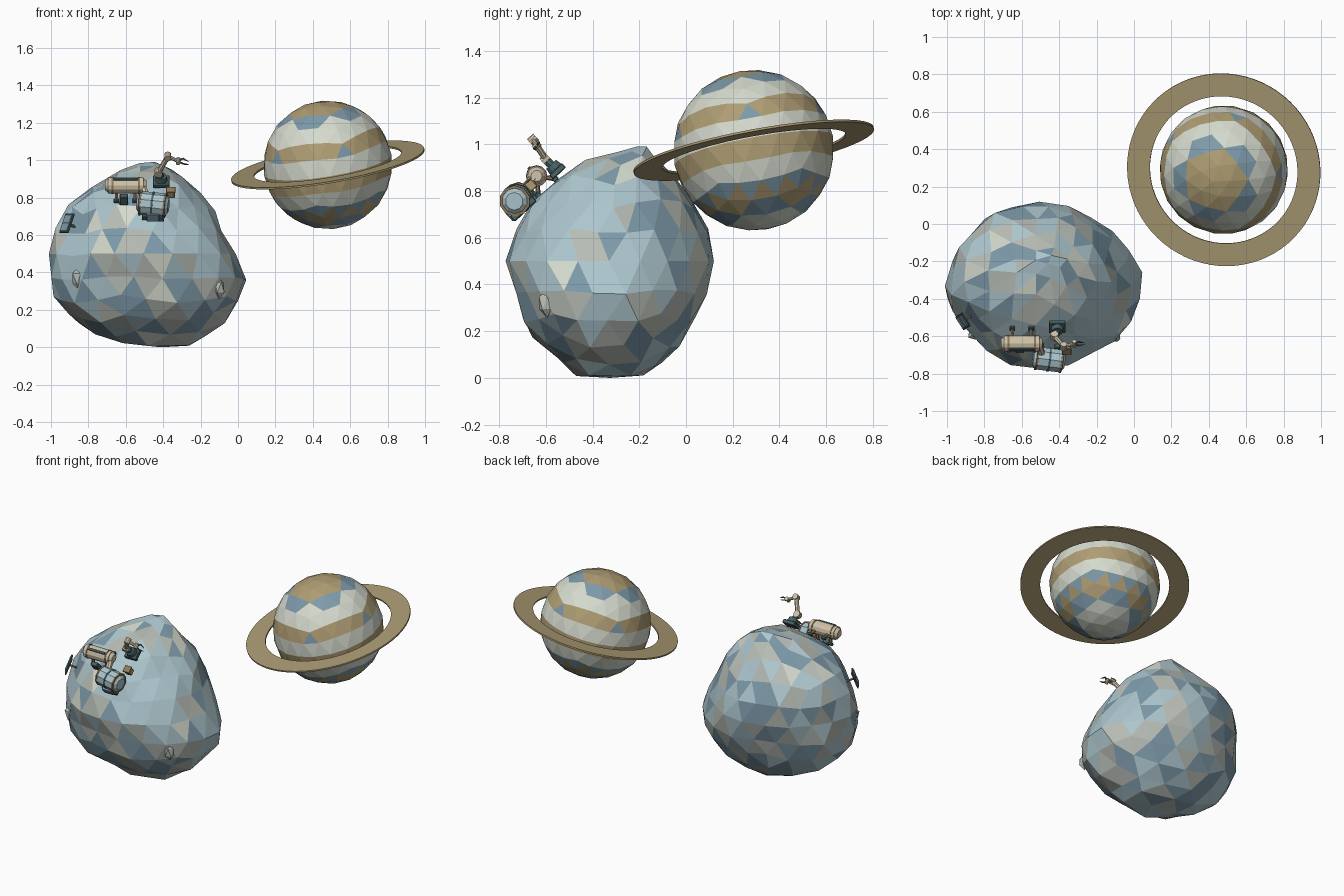
import bpy, bmesh, math, random
from mathutils import Vector, Matrix

cube = bpy.data.objects.get("Cube")
if cube:
    bpy.data.objects.remove(cube)
rng = random.Random(7)


def material(name, r, g, b):
    m = bpy.data.materials.new(name)
    col = tuple(c ** 2.2 for c in (r, g, b)) + (1,)
    m.use_nodes = True
    m.diffuse_color = col
    m.node_tree.nodes["Principled BSDF"].inputs["Base Color"].default_value = col
    return m


ICE = material("ice blue", .67, .77, .80)
SLATE = material("slate blue", .49, .60, .66)
STONE = material("pale stone", .71, .73, .70)
CREAM = material("cream", .83, .85, .80)
TAN = material("tan", .68, .61, .45)
RING = material("ring sand", .66, .60, .45)
TEAL = material("dark teal", .29, .39, .40)
BONE = material("bone", .81, .76, .66)
BROWN = material("brown", .56, .47, .35)


def finish(name, bm, mats, matrix=None):
    if matrix is not None:
        bm.transform(matrix)
    bmesh.ops.recalc_face_normals(bm, faces=bm.faces)
    me = bpy.data.meshes.new(name)
    bm.to_mesh(me)
    bm.free()
    for m in mats:
        me.materials.append(m)
    ob = bpy.data.objects.new(name, me)
    bpy.context.collection.objects.link(ob)
    return ob


def rod(name, a, b, r1, mat, r2=None, sides=12):
    a, b = Vector(a), Vector(b)
    bm = bmesh.new()
    bmesh.ops.create_cone(bm, cap_ends=True, segments=sides, radius1=r1,
                          radius2=r1 if r2 is None else r2, depth=(b - a).length)
    rot = (b - a).to_track_quat('Z', 'Y').to_matrix().to_4x4()
    return finish(name, bm, [mat], Matrix.Translation((a + b) / 2) @ rot)


def box(name, centre, size, mat, frame, bevel=.004):
    bm = bmesh.new()
    bmesh.ops.create_cube(bm, size=1, matrix=Matrix.Diagonal((*size, 1)))
    bmesh.ops.bevel(bm, geom=bm.edges[:], offset=bevel, segments=1, affect='EDGES')
    return finish(name, bm, [mat], Matrix.Translation(centre) @ frame)


# Banded planet, coloured by height of each face along the tilted axis
TILT = (Matrix.Translation((.48, .29, .975))
        @ Matrix.Rotation(math.radians(-9.4), 4, 'Y')
        @ Matrix.Rotation(math.radians(10.4), 4, 'X'))
BANDS = [(.87, 1), (.78, 2), (.53, 0), (.328, 1), (.27, 2), (0, 0), (-.25, 1),
         (-.52, 0), (-.62, 2), (-.78, 1), (-.87, 2), (-2, 0)]
bm = bmesh.new()
bmesh.ops.create_icosphere(bm, subdivisions=3, radius=1)
for f in bm.faces:
    h = sum(v.co.z for v in f.verts) / 3
    f.material_index = next(i for low, i in BANDS if h > low)
bmesh.ops.scale(bm, vec=(.345,) * 3, verts=bm.verts)
finish("planet", bm, [CREAM, TAN, SLATE], TILT)

# Flat ring swept from a thin rectangular profile
bm = bmesh.new()
profile = [bm.verts.new((r, 0, z)) for r, z in
           ((.40, -.005), (.523, -.005), (.523, .005), (.40, .005))]
edges = [bm.edges.new((profile[i], profile[i - 1])) for i in range(4)]
bmesh.ops.spin(bm, geom=profile + edges, cent=(0, 0, 0), axis=(0, 0, 1),
               angle=math.tau, steps=72, use_duplicate=False)
bmesh.ops.remove_doubles(bm, verts=bm.verts, dist=.0005)
finish("planet_ring", bm, [RING], TILT)

# Asteroid: height, left/right limits, front/back limits
LEVELS = [(0, -.58, -.25, -.45, -.2), (.1, -.82, -.11, -.61, -.06),
          (.2, -.96, 0, -.70, .02), (.34, -.99, .05, -.74, .08),
          (.5, -1, -.01, -.77, .11), (.62, -.99, -.07, -.74, .11),
          (.78, -.9, -.16, -.64, .02), (.9, -.74, -.25, -.5, -.1),
          (1, -.5, -.42, -.25, -.18)]


def limits(z):
    for lo, hi in zip(LEVELS, LEVELS[1:]):
        if z <= hi[0]:
            t = (z - lo[0]) / (hi[0] - lo[0])
            return [a + (b - a) * t for a, b in zip(lo[1:], hi[1:])]


# Broad flats: direction and distance from the centre
CENTRE = Vector((-.48, -.33, .5))
FLATS = [(Vector((.62, -.6, .5)).normalized(), .41),
         (Vector((-.7, -.6, .35)).normalized(), .43)]
bm = bmesh.new()
bmesh.ops.create_icosphere(bm, subdivisions=3, radius=1)
for v in bm.verts:
    u, w, h = v.co
    rho = max(math.hypot(u, w), .001)
    z = max(0, min(1, .5 + .5 * h))
    x0, x1, y0, y1 = limits(z)
    v.co = Vector(((x0 + x1) / 2 + (x1 - x0) / 2 * u / rho,
                   (y0 + y1) / 2 + (y1 - y0) / 2 * w / rho, z))
    if abs(h) > .999:
        v.co.xy = (x0 + x1) / 2, (y0 + y1) / 2
    v.co += (CENTRE - v.co) * rng.uniform(-.025, .04)
    v.co.z = max(0, min(.99, v.co.z))
    for normal, reach in FLATS:
        over = (v.co - CENTRE).dot(normal) - reach
        if over > 0:
            v.co -= normal * over
# Face colours: icy sunlit flat, darker underside, pale streak down the front
for f in bm.faces:
    d = (f.calc_center_median() - CENTRE).normalized()
    weights = (5, 3, 2, .5)
    if d.dot(FLATS[0][0]) > .8:
        weights = (9, 1, .3, 0)
    elif d.y < -.5 and abs(d.x + .1 + d.z * .6) < .22:
        weights = (3, 1, 4, 2)
    elif d.z < -.3:
        weights = (3, 4, 3.5, 0)
    f.material_index = rng.choices((0, 1, 2, 3), weights)[0]
finish("asteroid", bm, [ICE, SLATE, STONE, CREAM])

# Small rocks stuck to the sides
for name, spot in (("rock_right", (-.855, -.585, .365)), ("rock_left", (-.10, -.595, .32))):
    bm = bmesh.new()
    bmesh.ops.create_icosphere(bm, subdivisions=1, radius=1)
    for v in bm.verts:
        v.co *= rng.uniform(.75, 1.1)
    finish(name, bm, [STONE], Matrix.Translation(spot) @ Matrix.Diagonal((.038, .04, .062, 1)))

# Local frame on the slope that carries the outpost
UP = Vector((0, -.68, .73)).normalized()
SIDE = Vector((1, 0, 0))
FORE = UP.cross(SIDE)
SLOPE = Matrix((SIDE, FORE, UP)).transposed().to_4x4()

# Storage tank with end caps, bands and splayed legs
tank = Vector((-.60, -.64, .865))
rod("tank_body", tank - SIDE * .095, tank + SIDE * .095, .043, BONE)
for s in (-1, 1):
    rod("tank_band", tank + SIDE * s * .066, tank + SIDE * s * .075, .046, BROWN)
    rod("tank_cap", tank + SIDE * s * .095, tank + SIDE * s * .112, .038, BONE, .024)
    for t in (-1, 1):
        hip = tank + SIDE * s * .05
        foot = hip - UP * .065 + FORE * t * .05
        rod("tank_leg", hip, foot, .010, BROWN, sides=6)
        box("tank_foot", foot, (.03, .026, .018), TEAL, SLOPE)
box("tank_top_rail", tank + UP * .045, (.13, .016, .010), TEAL, SLOPE, .002)
box("tank_ladder", tank + Vector((-.01, -.02, -.075)), (.045, .03, .06), TEAL, SLOPE)

# Rounded cabin lying on the slope
cabin = Vector((-.455, -.725, .765))
axis = Vector((.96, -.12, -.10)).normalized()
rod("cabin_body", cabin - axis * .07, cabin + axis * .07, .064, ICE, sides=10)
for s in (-1, 0, 1):
    rod("cabin_band", cabin + axis * (s * .066 - .005), cabin + axis * (s * .066 + .005),
        .067, BROWN if s else TEAL, sides=10)
for s in (-1, 1):
    rod("cabin_end", cabin + axis * s * .071, cabin + axis * s * .085, .055, ICE, .038, 10)
    box("cabin_skid", cabin + axis * s * .045 - UP * .05, (.03, .13, .03), TEAL, SLOPE)
box("cabin_hatch", cabin + Vector((0, -.015, -.06)), (.07, .05, .05), SLATE, SLOPE)
rod("connecting_tube", tank + SIDE * .09, cabin - axis * .03 + UP * .01, .020, BONE, sides=8)

# Jointed arm with a two-finger claw
foot = Vector((-.41, -.55, .885))
shoulder, elbow = Vector((-.425, -.60, .935)), Vector((-.375, -.655, 1.02))
wrist = Vector((-.32, -.64, .995))
box("arm_base", foot, (.09, .075, .026), TEAL, SLOPE)
rod("arm_turntable", foot, foot + UP * .04, .036, TEAL, .028)
rod("arm_column", foot + UP * .03, shoulder, .018, TEAL, sides=8)
rod("upper_arm", shoulder, elbow, .014, BONE, sides=8)
rod("forearm", elbow, wrist, .010, BONE, sides=8)
for name, p, r in (("shoulder_joint", shoulder, .022), ("elbow_joint", elbow, .019),
                   ("wrist_joint", wrist, .013)):
    rod(name, p - FORE * .018, p + FORE * .018, r, BONE, sides=10)
for s in (-1, 1):
    knuckle = wrist + Vector((.025, .01 * s, .014 * s))
    rod("claw_knuckle", wrist, knuckle, .005, TEAL, sides=6)
    rod("claw_finger", knuckle, wrist + Vector((.055, .004 * s, .008 * s - .01)),
        .005, TEAL, .002, 6)

# Supply crate
crate = Vector((-.36, -.665, .825))
box("crate", crate, (.045, .04, .045), TAN, SLOPE)
box("crate_lid", crate + UP * .022, (.05, .045, .008), BROWN, SLOPE, .002)

# Panel on a peg at the model's right side
out = Vector((-.78, -.5, .36)).normalized()
mount = Vector((-.875, -.495, .645))
face = out.to_track_quat('Z', 'Y').to_matrix().to_4x4()
panel = mount + out * .05
rod("panel_peg", mount - out * .05, panel, .007, BROWN, sides=6)
box("panel", panel, (.085, .11, .010), TEAL, face, .003)
for s in (-1, 1):
    offset = face @ Vector((0, .025 * s, .006))
    box("panel_cell", panel + offset, (.065, .042, .004), SLATE, face, .001)
